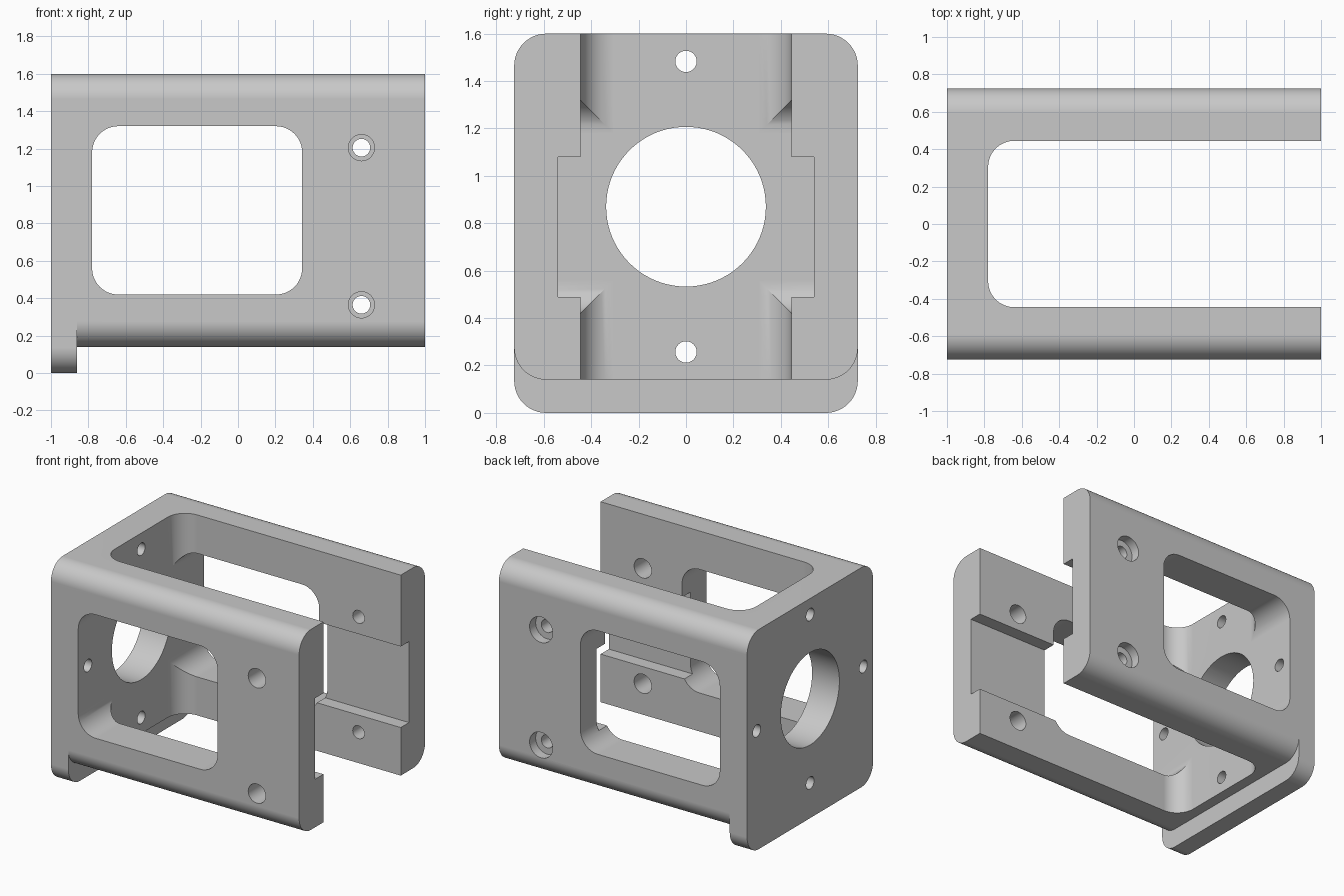
import bpy, bmesh, math
from mathutils import Vector

cube = bpy.data.objects.get("Cube")
if cube:
    bpy.data.objects.remove(cube, do_unlink=True)

# Main dimensions
HALF_Y, TOP, STEP_Z, STEP_X = 0.725, 1.6, 0.14, -0.86
OUTER_R, INNER_R = 0.135, 0.14
WALL_Y, PLATE_X = 0.445, -0.78
BORE_Z = 0.87


def arc(u, v, r, start, end, steps):
    """Points on an arc, angles in degrees."""
    angles = [math.radians(start + (end - start) * i / steps) for i in range(steps + 1)]
    return [(u + r * math.cos(a), v + r * math.sin(a)) for a in angles]


def rounded(u0, u1, v0, v1, r, steps=12):
    """Rectangle with rounded corners."""
    return (arc(u1 - r, v1 - r, r, 0, 90, steps) + arc(u0 + r, v1 - r, r, 90, 180, steps)
            + arc(u0 + r, v0 + r, r, 180, 270, steps) + arc(u1 - r, v0 + r, r, 270, 360, steps))


def circle(u, v, r, steps=40):
    return arc(u, v, r, 0, 360, steps)[:-1]


def prism(name, outline, axis, lo, hi):
    """Extrude an outline along the x, y or z axis."""
    place = {"x": lambda u, v: (lo, u, v),
             "y": lambda u, v: (u, lo, v),
             "z": lambda u, v: (u, v, lo)}[axis]
    bm = bmesh.new()
    face = bm.faces.new([bm.verts.new(place(u, v)) for u, v in outline])
    new = bmesh.ops.extrude_face_region(bm, geom=[face])["geom"]
    shift = Vector([hi - lo if a == axis else 0 for a in "xyz"])
    bmesh.ops.translate(bm, vec=shift, verts=[g for g in new if isinstance(g, bmesh.types.BMVert)])
    bmesh.ops.recalc_face_normals(bm, faces=bm.faces)
    mesh = bpy.data.meshes.new(name)
    bm.to_mesh(mesh)
    bm.free()
    obj = bpy.data.objects.new(name, mesh)
    bpy.context.collection.objects.link(obj)
    return obj


# Solid block with rounded long edges
body = prism("motor_bracket", rounded(-HALF_Y, HALF_Y, 0, TOP, OUTER_R), "x", -1, 1)

grey = bpy.data.materials.new("plain_grey")
grey.use_nodes = True
grey.diffuse_color = (0.58, 0.58, 0.58, 1)
grey.node_tree.nodes["Principled BSDF"].inputs["Base Color"].default_value = grey.diffuse_color
body.data.materials.append(grey)

cutters = []


def cut(name, outline, axis, lo, hi):
    cutters.append(prism(name, outline, axis, lo, hi))


# Raised underside behind the end plate lip, with rounded lower edges
flat, rise = HALF_Y - OUTER_R, STEP_Z + OUTER_R
under = ([(-0.9, -0.1), (0.9, -0.1), (0.9, rise)]
         + arc(flat, rise, OUTER_R, 0, -90, 12)
         + arc(-flat, rise, OUTER_R, -90, -180, 12) + [(-0.9, rise)])
cut("underside_cutter", under, "x", STEP_X, 1.2)

# Vertical slot between the two side walls
cut("slot_cutter", rounded(PLATE_X, 1.5, -WALL_Y, WALL_Y, INNER_R), "z", -0.2, 1.8)

# Rounded window through both side walls
cut("window_cutter", rounded(PLATE_X, 0.343, 0.42, 1.32, INNER_R), "y", -1, 1)

# Square channel along the inside of both walls
channel = [(-0.54, 0.49), (0.54, 0.49), (0.54, 1.08), (-0.54, 1.08)]
cut("channel_cutter", channel, "x", 0.1, 1.2)

# Large bore and four screw holes in the end plate
cut("bore_cutter", circle(0, BORE_Z, 0.337, 80), "x", -1.2, -0.6)
for i in range(4):
    a = i * math.pi / 2
    spot = circle(0.613 * math.cos(a), BORE_Z + 0.613 * math.sin(a), 0.045)
    cut("plate_hole_cutter", spot, "x", -1.2, -0.7)

# Clamp screw holes: wide in the front wall, narrow and counterbored in the back wall
for z in (0.365, 1.205):
    cut("front_hole_cutter", circle(0.66, z, 0.07), "y", -1, -0.3)
    cut("back_hole_cutter", circle(0.66, z, 0.047), "y", 0.3, 1)
    cut("counterbore_cutter", circle(0.66, z, 0.093), "y", HALF_Y - 0.07, 1)

bpy.ops.object.select_all(action="DESELECT")
bpy.context.view_layer.objects.active = body
body.select_set(True)
for tool in cutters:
    tool.hide_render = True
    mod = body.modifiers.new("cut", "BOOLEAN")
    mod.operation, mod.solver, mod.object = "DIFFERENCE", "EXACT", tool
    bpy.ops.object.modifier_apply(modifier=mod.name)
    bpy.data.objects.remove(tool, do_unlink=True)

# Smooth curves with crisp edges and flat planes
bpy.ops.object.shade_smooth_by_angle(angle=math.radians(25))
normals = body.modifiers.new("flat_planes", "WEIGHTED_NORMAL")
normals.keep_sharp = True
